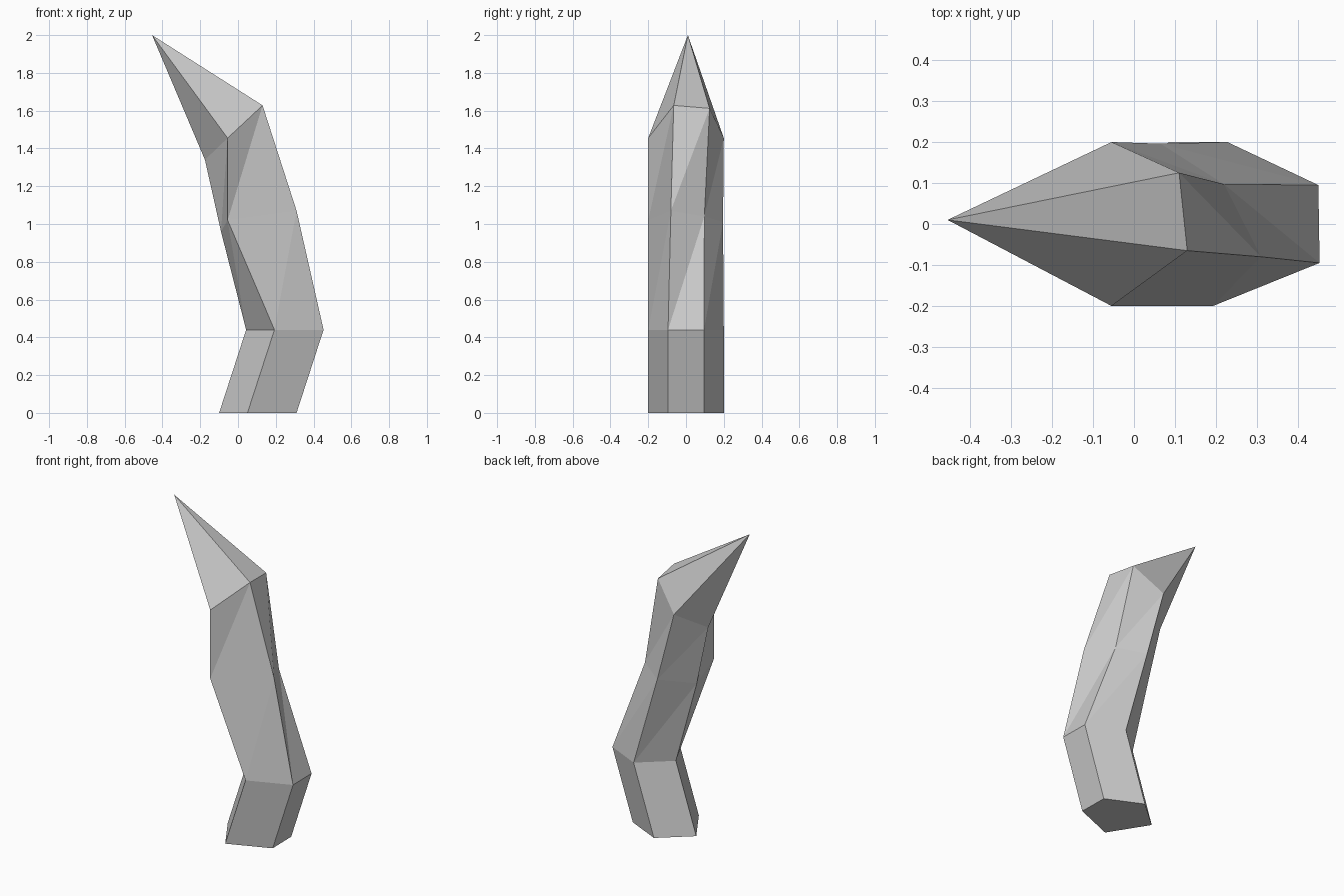
import bpy, bmesh

if "Cube" in bpy.data.objects:
    bpy.data.objects.remove(bpy.data.objects["Cube"])

# Five-sided sections, bottom to top; corners: front, right front, right back, back, left
base = [(0.05, -0.2, 0), (0.31, -0.095, 0), (0.307, 0.095, 0), (0.085, 0.2, 0), (-0.1, 0.04, 0)]
bend = [(x + 0.143, y, 0.44) for x, y, z in base]
middle = [(-0.055, -0.2, 1.02), (0.31, -0.08, 1.07), (0.22, 0.097, 1.04), (0.065, 0.196, 1.01), (-0.09, 0.02, 0.96)]
shoulder = [(-0.055, -0.2, 1.455), (0.13, -0.065, 1.628), (0.11, 0.125, 1.612), (-0.055, 0.2, 1.455), (-0.175, 0.027, 1.34)]
tip = (-0.455, 0.01, 2.0)

bm = bmesh.new()
rings = [[bm.verts.new(p) for p in ring] for ring in (base, bend, middle, shoulder)]
point = bm.verts.new(tip)

# Flat underside
bm.faces.new(rings[0][::-1])

for level, (low, high) in enumerate(zip(rings, rings[1:])):
    for i in range(5):
        j = (i + 1) % 5
        if level == 0:
            # Straight leaning foot
            bm.faces.new((low[i], low[j], high[j], high[i]))
        else:
            # Twisted shaft facets
            bm.faces.new((low[i], low[j], high[j]))
            bm.faces.new((low[i], high[j], high[i]))

# Pointed end
for i in range(5):
    bm.faces.new((rings[-1][i], rings[-1][(i + 1) % 5], point))

bmesh.ops.recalc_face_normals(bm, faces=bm.faces)
mesh = bpy.data.meshes.new("curved_spike")
bm.to_mesh(mesh)
bm.free()
bpy.context.collection.objects.link(bpy.data.objects.new("curved_spike", mesh))
